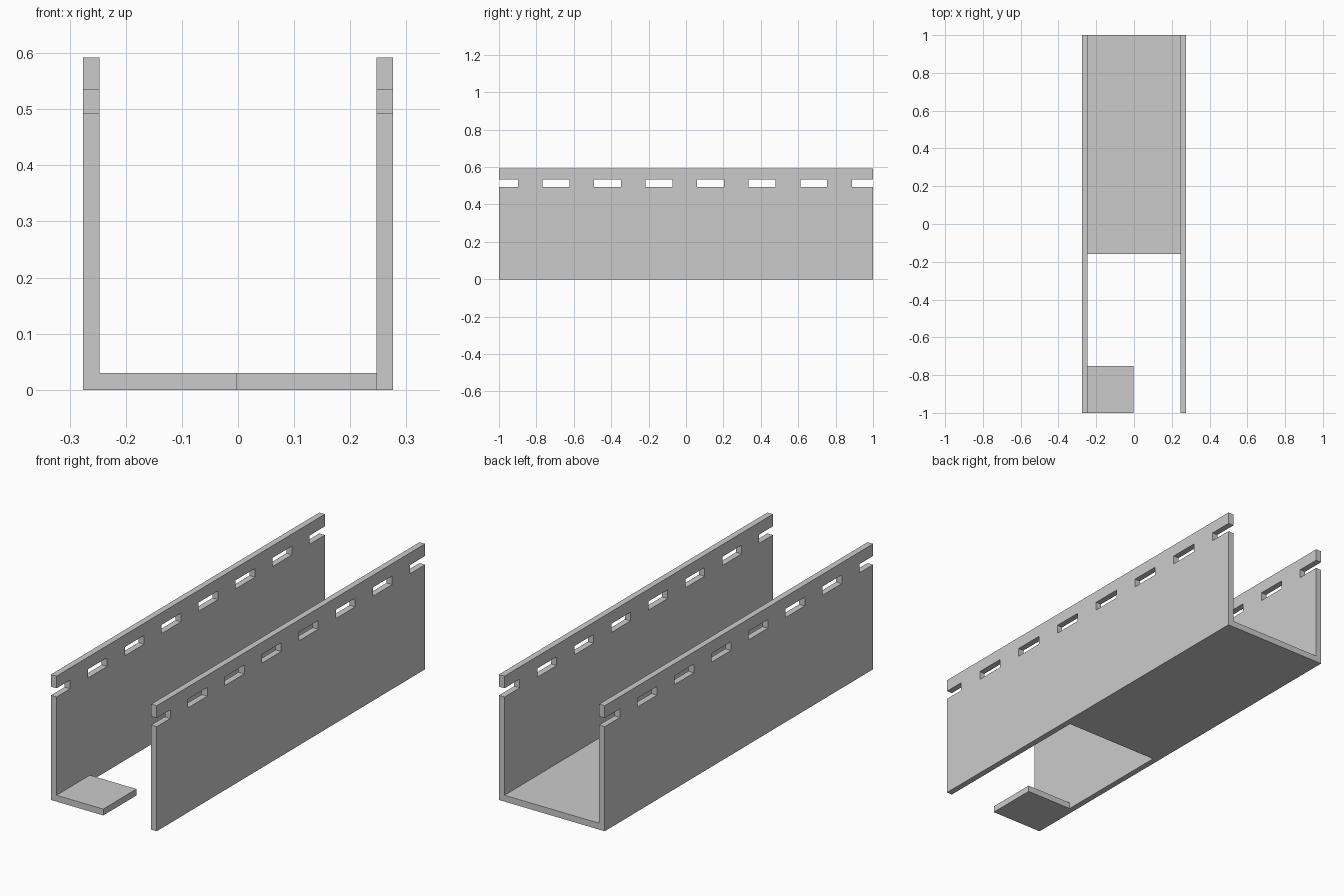
import bpy, bmesh
from mathutils import Vector

if "Cube" in bpy.data.objects:
    bpy.data.objects.remove(bpy.data.objects["Cube"])

XO, XI = 0.276, 0.247        # outer and inner wall faces
H, T = 0.592, 0.03           # wall height, floor thickness
SLOT_W, PITCH, FIRST = 0.144, 0.2756, -0.9706
SLOT_Z0, SLOT_Z1 = 0.4935, 0.5345


def prism(bm, points, direction):
    """Extrude a closed outline of 3D points along a direction."""
    face = bm.faces.new([bm.verts.new(p) for p in points])
    ext = bmesh.ops.extrude_face_region(bm, geom=[face], use_keep_orig=True)
    verts = [v for v in ext["geom"] if isinstance(v, bmesh.types.BMVert)]
    bmesh.ops.translate(bm, verts=verts, vec=Vector(direction))


def make_object(name, bm):
    bmesh.ops.recalc_face_normals(bm, faces=bm.faces[:])
    mesh = bpy.data.meshes.new(name)
    bm.to_mesh(mesh)
    bm.free()
    obj = bpy.data.objects.new(name, mesh)
    bpy.context.collection.objects.link(obj)
    return obj


# U-shaped channel body
bm = bmesh.new()
profile = [(-XO, 0), (XO, 0), (XO, H), (XI, H), (XI, T), (-XI, T), (-XI, H), (-XO, H)]
prism(bm, [(x, -1, z) for x, z in profile], (0, 2, 0))
channel = make_object("slotted_channel", bm)

# Cutter: floor opening that leaves a small front tab on the left
bm = bmesh.new()
plan = [(-XI, -0.752), (-0.003, -0.752), (-0.003, -1.1), (XI, -1.1), (XI, -0.16), (-XI, -0.16)]
prism(bm, [(x, y, -0.1) for x, y in plan], (0, 0, 0.2))

# Cutter: row of slots through both walls, open at the two ends
for i in range(8):
    y0 = FIRST + i * PITCH - SLOT_W / 2
    y1 = y0 + SLOT_W
    rect = [(y0, SLOT_Z0), (y1, SLOT_Z0), (y1, SLOT_Z1), (y0, SLOT_Z1)]
    prism(bm, [(-0.4, y, z) for y, z in rect], (0.8, 0, 0))
cutter = make_object("opening_cutter", bm)
cutter.hide_render = True

# Cut the openings
mod = channel.modifiers.new("openings", "BOOLEAN")
mod.operation = "DIFFERENCE"
mod.solver = "EXACT"
mod.object = cutter
bpy.context.view_layer.objects.active = channel
bpy.ops.object.modifier_apply(modifier=mod.name)
bpy.data.objects.remove(cutter)
